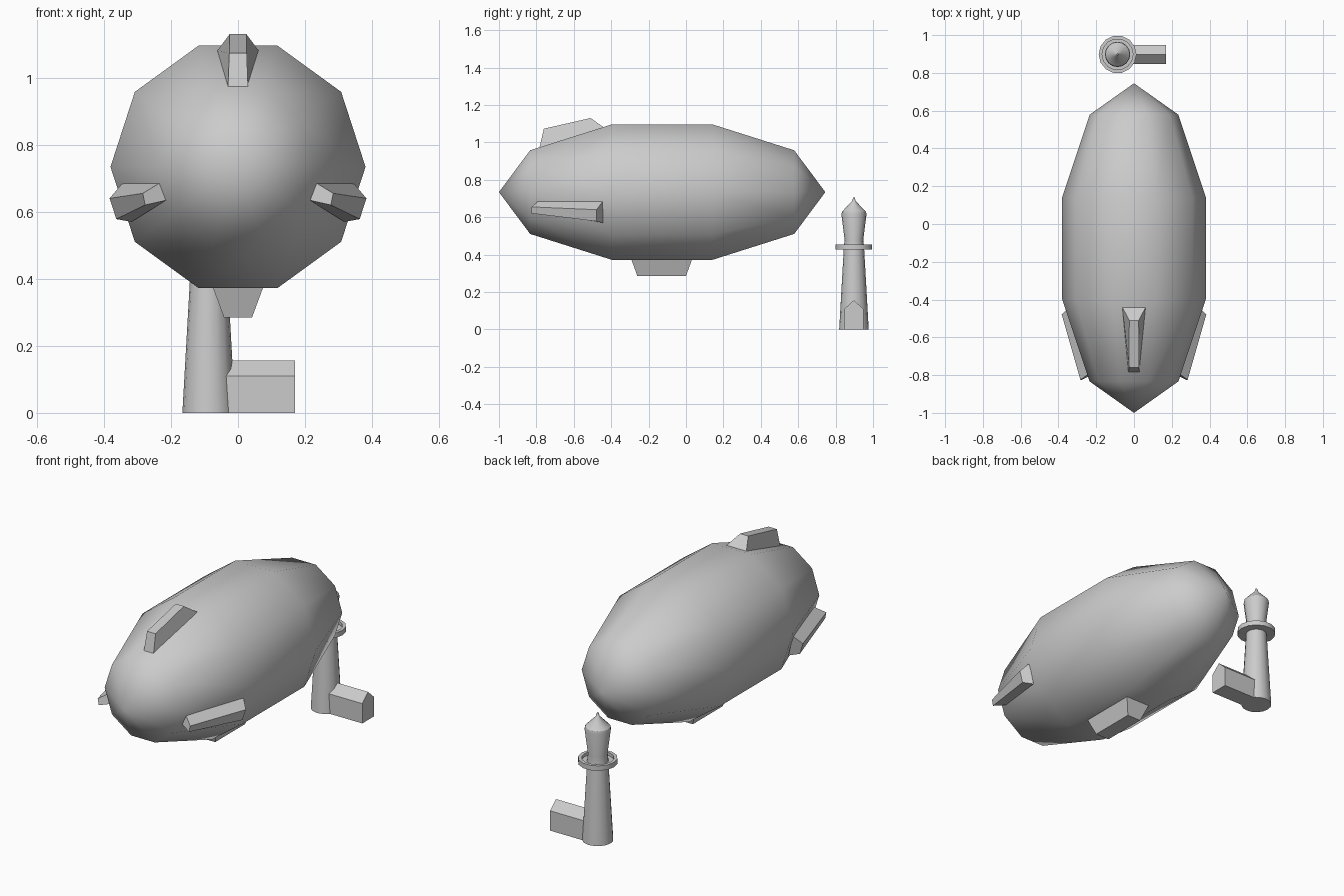
import bpy, math
from mathutils import Matrix

if "Cube" in bpy.data.objects:
    bpy.data.objects.remove(bpy.data.objects["Cube"])


def make(name, verts, faces, smooth=None):
    mesh = bpy.data.meshes.new(name)
    mesh.from_pydata(verts, [], faces)
    ob = bpy.data.objects.new(name, mesh)
    bpy.context.collection.objects.link(ob)
    bpy.ops.object.select_all(action='DESELECT')
    ob.select_set(True)
    bpy.context.view_layer.objects.active = ob
    bpy.ops.object.mode_set(mode='EDIT')
    bpy.ops.mesh.select_all(action='SELECT')
    bpy.ops.mesh.remove_doubles(threshold=0.0001)
    bpy.ops.mesh.normals_make_consistent(inside=False)
    bpy.ops.object.mode_set(mode='OBJECT')
    if smooth:
        bpy.ops.object.shade_smooth_by_angle(angle=math.radians(smooth))
    return ob


def lathe(name, profile, sides, matrix, smooth, closed=False):
    """Revolve (radius, height) points about local z."""
    verts, faces = [], []
    for r, h in profile:
        for i in range(sides):
            a = 2 * math.pi * i / sides
            verts.append(matrix @ Matrix.Translation((r * math.cos(a), r * math.sin(a), h)).translation)
    n = len(profile)
    for k in range(n if closed else n - 1):
        for i in range(sides):
            j, m = (i + 1) % sides, (k + 1) % n
            faces.append((k * sides + i, k * sides + j, m * sides + j, m * sides + i))
    return make(name, verts, faces, smooth)


def hexa(name, base, top):
    """Six-sided block between two quads."""
    sides = [(i, (i + 1) % 4, (i + 1) % 4 + 4, i + 4) for i in range(4)]
    return make(name, base + top, [(3, 2, 1, 0), (4, 5, 6, 7)] + sides)


def rect(x0, x1, y0, y1, z0, z1):
    """Quad: half width x0 at y0,z0 and x1 at y1,z1."""
    return [(-x0, y0, z0), (x0, y0, z0), (x1, y1, z1), (-x1, y1, z1)]


# balloon: ten-sided stretched sphere along y
R, L = 0.4, 0.8725
prof = [(R * math.sin(k * math.pi / 5), -L * math.cos(k * math.pi / 5)) for k in range(6)]
prof[0], prof[5] = (0, -L), (0, L)
lathe("balloon", prof, 10,
      Matrix.Translation((0, -0.1275, 0.734)) @ Matrix.Rotation(-math.pi / 2, 4, 'X'), 80)

# gondola
hexa("gondola", rect(0.042, 0.042, -0.26, 0.0, 0.285, 0.285),
     rect(0.079, 0.079, -0.296, 0.036, 0.385, 0.385))

# top fin
hexa("top_fin", rect(0.03, 0.062, -0.785, -0.44, 0.965, 1.08),
     rect(0.026, 0.025, -0.76, -0.51, 1.073, 1.13))

# side fins, mirrored
for s, name in ((1, "right_fin"), (-1, "left_fin")):
    base = [(0.235, -0.79, 0.685), (0.215, -0.795, 0.634), (0.317, -0.445, 0.57), (0.345, -0.445, 0.685)]
    tip = [(0.284, -0.825, 0.655), (0.277, -0.825, 0.62), (0.363, -0.48, 0.578), (0.383, -0.478, 0.64)]
    hexa(name, [(s * x, y, z) for x, y, z in base], [(s * x, y, z) for x, y, z in tip])

# mooring tower, lamp head and pointed roof
at = Matrix.Translation((-0.087, 0.898, 0))
lathe("tower", [(0, 0), (0.079, 0), (0.054, 0.44), (0.05, 0.48), (0.067, 0.615), (0.064, 0.63),
                (0.01, 0.685), (0.004, 0.705), (0, 0.705)], 16, at, 30)

# balcony tray with raised rim
lathe("balcony", [(0.05, 0.428), (0.1, 0.428), (0.1, 0.455), (0.082, 0.455), (0.082, 0.438),
                  (0.05, 0.438)], 14, at, 35, True)

# keeper's house with gabled roof along x
gable = [(0.847, 0), (0.948, 0), (0.948, 0.11), (0.8975, 0.156), (0.847, 0.11)]
verts = [(x, y, z) for x in (-0.06, 0.17) for y, z in gable]
make("house", verts, [(4, 3, 2, 1, 0), (5, 6, 7, 8, 9)] +
     [(i, (i + 1) % 5, (i + 1) % 5 + 5, i + 5) for i in range(5)])
